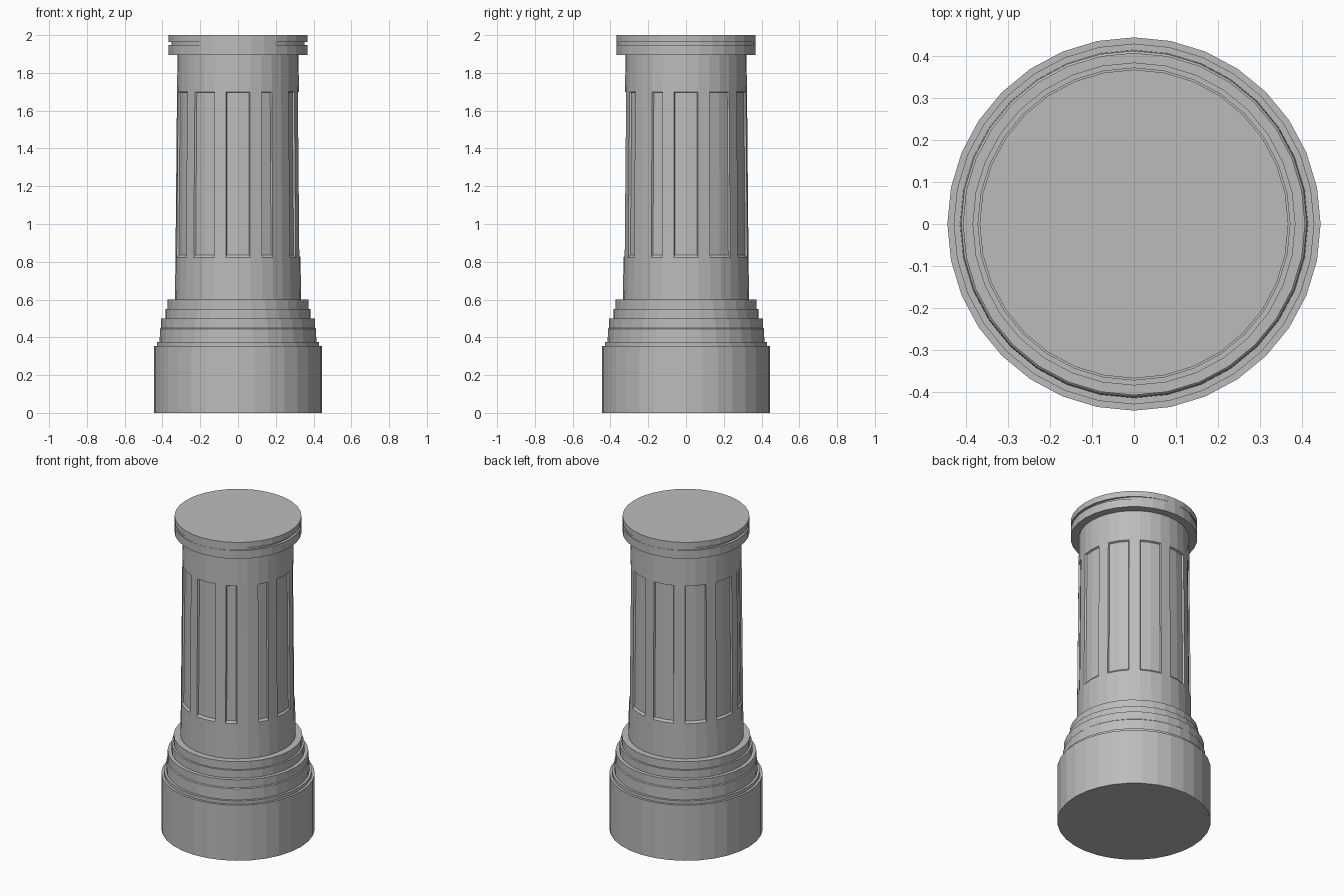
import bpy, bmesh, math

SIDES = 32

old = bpy.data.objects.get("Cube")
if old:
    bpy.data.objects.remove(old, do_unlink=True)

stone = bpy.data.materials.new("grey stone")
stone.use_nodes = True
GREY = (0.5, 0.5, 0.5, 1)
stone.diffuse_color = GREY
stone.node_tree.nodes["Principled BSDF"].inputs["Base Color"].default_value = GREY


def lathe(name, profile, edit=None):
    """Turn a list of (radius, height) or (radius_x, radius_y, height) into a capped solid."""
    bm = bmesh.new()
    rings = []
    for point in profile:
        rx, ry, z = point[0], point[-2], point[-1]
        rings.append([bm.verts.new((rx * math.cos(a), ry * math.sin(a), z))
                      for a in (math.tau * i / SIDES for i in range(SIDES))])
    bands = []
    for low, high in zip(rings, rings[1:]):
        bands.append([bm.faces.new((low[i], low[(i + 1) % SIDES],
                                    high[(i + 1) % SIDES], high[i]))
                      for i in range(SIDES)])
    bm.faces.new(rings[0][::-1])
    bm.faces.new(rings[-1])
    bm.normal_update()
    if edit:
        edit(bm, bands)
    mesh = bpy.data.meshes.new(name)
    bm.to_mesh(mesh)
    bm.free()
    mesh.materials.append(stone)
    obj = bpy.data.objects.new(name, mesh)
    bpy.context.collection.objects.link(obj)
    return obj


def cut_flutes(bm, bands):
    """Sink panels into the middle band: nine wide ones and two narrow ones."""
    panels = [(start, 2) for start in range(-1, 24, 3)] + [(26, 1), (29, 1)]
    for start, width in panels:
        faces = [bands[1][(start + k) % SIDES] for k in range(width)]
        bmesh.ops.inset_region(bm, faces=faces, thickness=0.005, depth=-0.01,
                               use_even_offset=True)
        # steeper sides, longer slope on the sill
        for v in {v for f in faces for v in f.verts}:
            if v.co.z < 1:
                v.co.z += 0.008


# Plinth
lathe("plinth", [(0.445, 0), (0.445, 0.355)])

# Stepped base mouldings
lathe("base_moulding", [
    (0.43, 0.355), (0.43, 0.375), (0.415, 0.375), (0.413, 0.445),
    (0.408, 0.45), (0.408, 0.5), (0.385, 0.5), (0.385, 0.55),
    (0.373, 0.55), (0.373, 0.6)])

# Tapered shaft with sunken flutes
lathe("shaft", [(0.334, 0.6), (0.331, 0.823), (0.323, 1.7), (0.32, 1.895)],
      cut_flutes)

# Capital with a groove that is deeper toward the sides
lathe("capital", [
    (0.368, 1.895), (0.368, 1.948), (0.352, 0.367, 1.948),
    (0.352, 0.367, 1.963), (0.368, 1.963), (0.368, 2.0)])
